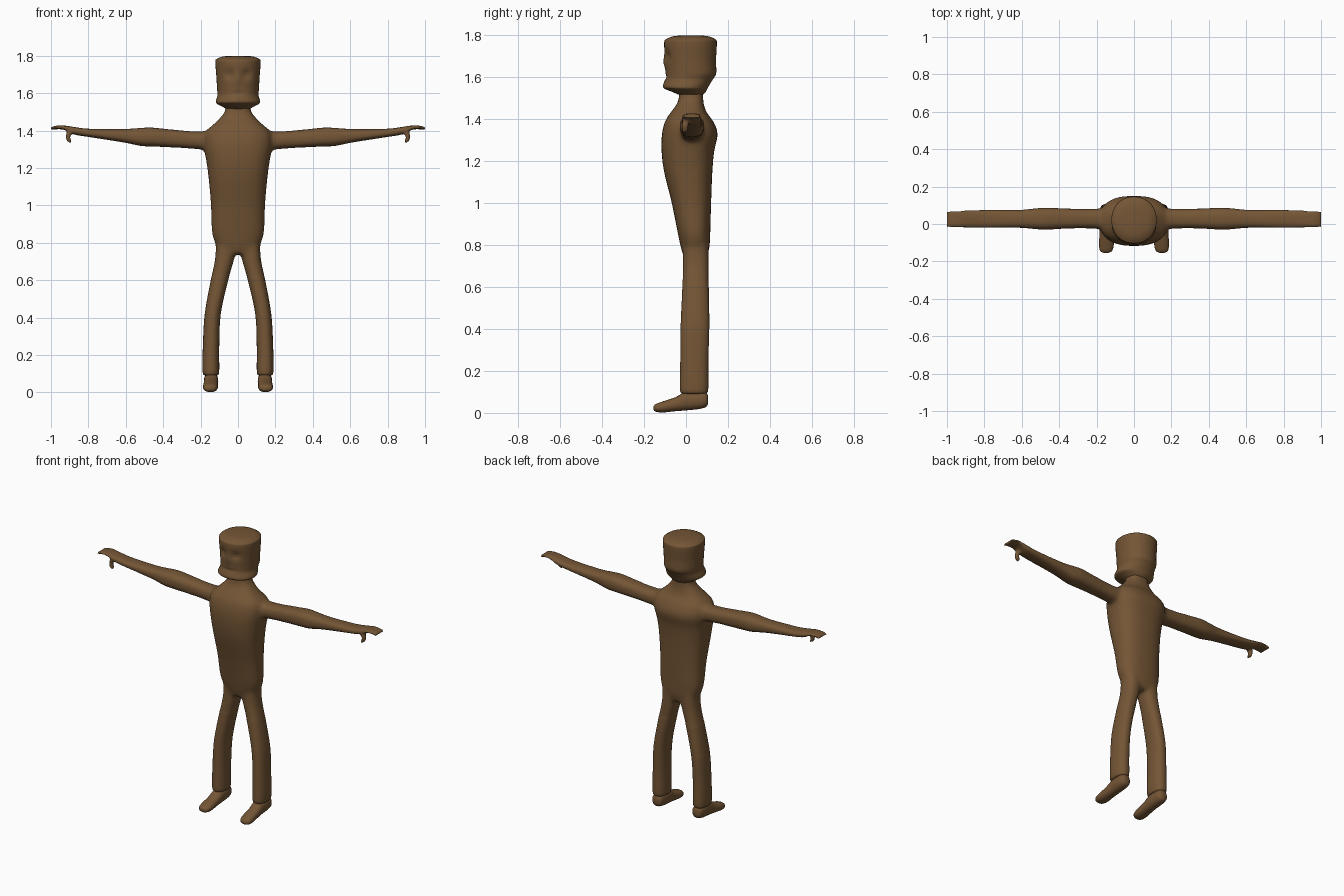
import bpy, bmesh, math
from mathutils import Vector

brown = bpy.data.materials.new("brown")
brown.diffuse_color = (0.175, 0.092, 0.036, 1)


def spline(rows, steps):
    """Catmull-Rom interpolation through rows of numbers."""
    out = []
    for i in range(len(rows) - 1):
        p0, p1 = rows[max(i - 1, 0)], rows[i]
        p2, p3 = rows[i + 1], rows[min(i + 2, len(rows) - 1)]
        for s in range(steps):
            t = s / steps
            out.append([0.5 * (2 * b + (c - a) * t + (2 * a - 5 * b + 4 * c - d) * t * t
                               + (3 * b - a - 3 * c + d) * t ** 3)
                        for a, b, c, d in zip(p0, p1, p2, p3)])
    out.append(list(rows[-1]))
    return out


def loft(name, axis, rows, power=2.0, sides=32, steps=4, mirror=False):
    """Rows: position along axis, then low/high limits on the two other axes."""
    others = [i for i in range(3) if i != axis]
    bm = bmesh.new()
    for sign in ((1, -1) if mirror else (1,)):
        rings = []
        for t, a0, a1, b0, b1 in spline(rows, steps):
            ring = []
            for k in range(sides):
                ang = 2 * math.pi * k / sides
                c, s = math.cos(ang), math.sin(ang)
                co = [0, 0, 0]
                co[axis] = t
                co[others[0]] = (a0 + a1) / 2 + (a1 - a0) / 2 * math.copysign(abs(c) ** (2 / power), c)
                co[others[1]] = (b0 + b1) / 2 + (b1 - b0) / 2 * math.copysign(abs(s) ** (2 / power), s)
                co[0] *= sign
                ring.append(bm.verts.new(co))
            rings.append(ring)
        for r, q in zip(rings, rings[1:]):
            for k in range(sides):
                n = (k + 1) % sides
                bm.faces.new((r[k], r[n], q[n], q[k]))
        bm.faces.new(rings[0][::-1])
        bm.faces.new(rings[-1])
    bmesh.ops.recalc_face_normals(bm, faces=bm.faces)
    me = bpy.data.meshes.new(name)
    bm.to_mesh(me)
    bm.free()
    me.materials.append(brown)
    ob = bpy.data.objects.new(name, me)
    bpy.context.collection.objects.link(ob)
    return ob


def select(objs):
    bpy.ops.object.select_all(action='DESELECT')
    for o in objs:
        o.select_set(True)
    bpy.context.view_layer.objects.active = objs[0]


def sym(z, w, y0, y1):
    return (z, -w, w, y0, y1)


# torso and neck
body = loft("body", 2, [
    sym(0.74, 0.08, -0.01, 0.10), sym(0.79, 0.118, -0.025, 0.112), sym(0.86, 0.14, -0.04, 0.116),
    sym(1.00, 0.145, -0.068, 0.12), sym(1.15, 0.158, -0.105, 0.126), sym(1.25, 0.172, -0.117, 0.135),
    sym(1.33, 0.186, -0.115, 0.152), sym(1.39, 0.178, -0.10, 0.13), sym(1.43, 0.135, -0.075, 0.10),
    sym(1.47, 0.095, -0.045, 0.085), sym(1.51, 0.068, -0.033, 0.082), sym(1.57, 0.066, -0.033, 0.082)],
    power=2.5)

# legs
legs = loft("legs", 2, [
    (0.09, 0.106, 0.182, -0.022, 0.098), (0.115, 0.10, 0.19, -0.03, 0.107),
    (0.25, 0.10, 0.188, -0.028, 0.107), (0.42, 0.092, 0.178, -0.026, 0.112),
    (0.60, 0.052, 0.146, -0.018, 0.109), (0.72, 0.018, 0.122, -0.016, 0.109),
    (0.82, 0.00, 0.12, -0.016, 0.108)], power=2.3, mirror=True)

# arms tapering into flat, slightly drooping hands
arms = loft("arms", 0, [
    (0.10, -0.03, 0.085, 1.29, 1.40), (0.21, -0.025, 0.082, 1.30, 1.395),
    (0.35, -0.024, 0.082, 1.31, 1.405), (0.46, -0.03, 0.087, 1.315, 1.416),
    (0.52, -0.028, 0.084, 1.318, 1.414), (0.62, -0.02, 0.075, 1.338, 1.408),
    (0.80, -0.021, 0.075, 1.366, 1.41), (0.88, -0.02, 0.073, 1.38, 1.42),
    (0.93, -0.018, 0.072, 1.404, 1.427), (0.97, -0.018, 0.071, 1.407, 1.426),
    (1.00, -0.018, 0.069, 1.401, 1.419)], power=2.6, mirror=True)

# thumbs
thumbs = loft("thumbs", 2, [
    (1.335, 0.888, 0.902, -0.016, 0.006), (1.345, 0.889, 0.915, -0.02, 0.01),
    (1.365, 0.897, 0.921, -0.02, 0.012), (1.385, 0.885, 0.918, -0.02, 0.015),
    (1.405, 0.865, 0.905, -0.015, 0.02)], sides=16, mirror=True)

# blend limbs into the torso
select([body, legs, arms, thumbs])
bpy.ops.object.join()
mod = body.modifiers.new("blend", 'REMESH')
mod.mode = 'VOXEL'
mod.voxel_size = 0.008
bpy.ops.object.modifier_apply(modifier="blend")
bm = bmesh.new()
bm.from_mesh(body.data)
joints = [v for v in bm.verts if abs(v.co.x) < 0.32 and v.co.z > 0.62]
for i in range(14):
    bmesh.ops.smooth_vert(bm, verts=joints, factor=0.5, use_axis_x=True, use_axis_y=True, use_axis_z=True)
for i in range(2):
    bmesh.ops.smooth_vert(bm, verts=bm.verts, factor=0.4, use_axis_x=True, use_axis_y=True, use_axis_z=True)
bm.to_mesh(body.data)
bm.free()
body.data.materials.clear()
body.data.materials.append(brown)

# feet
feet = loft("feet", 1, [
    (-0.155, 0.142, 0.158, 0.015, 0.03), (-0.145, 0.118, 0.180, 0.006, 0.042),
    (-0.11, 0.108, 0.187, 0.002, 0.055), (-0.05, 0.108, 0.184, 0.008, 0.075),
    (0.00, 0.106, 0.182, 0.012, 0.102), (0.06, 0.106, 0.182, 0.018, 0.106),
    (0.095, 0.112, 0.176, 0.028, 0.098), (0.106, 0.13, 0.158, 0.045, 0.08)],
    power=2.3, sides=24, mirror=True)

# head: flat-topped drum with a flared jaw
head = loft("head", 2, [
    sym(1.515, 0.062, -0.03, 0.08), sym(1.53, 0.088, -0.065, 0.094), sym(1.545, 0.115, -0.102, 0.102),
    sym(1.56, 0.118, -0.110, 0.11), sym(1.59, 0.109, -0.100, 0.128), sym(1.62, 0.112, -0.097, 0.144),
    sym(1.68, 0.115, -0.100, 0.143), sym(1.765, 0.121, -0.104, 0.147), sym(1.782, 0.114, -0.094, 0.139),
    sym(1.795, 0.085, -0.062, 0.108), sym(1.80, 0.04, -0.015, 0.065)],
    power=2.1, sides=64, steps=5)

# face relief: eye hollows beside a nose ridge, and a mouth crease
for v in head.data.vertices:
    if v.co.y < -0.03 and 1.55 < v.co.z < 1.77:
        for x, z, wide, tall, depth in ((0.045, 1.70, 0.026, 0.022, 0.016), (0, 1.60, 0.04, 0.01, 0.005),
                                        (0, 1.675, 0.014, 0.03, -0.008)):
            d = ((abs(v.co.x) - x) / wide) ** 2 + ((v.co.z - z) / tall) ** 2
            v.co.y += depth * math.exp(-d)

for ob in (body, feet, head):
    select([ob])
    bpy.ops.object.shade_smooth_by_angle(angle=math.radians(50))
